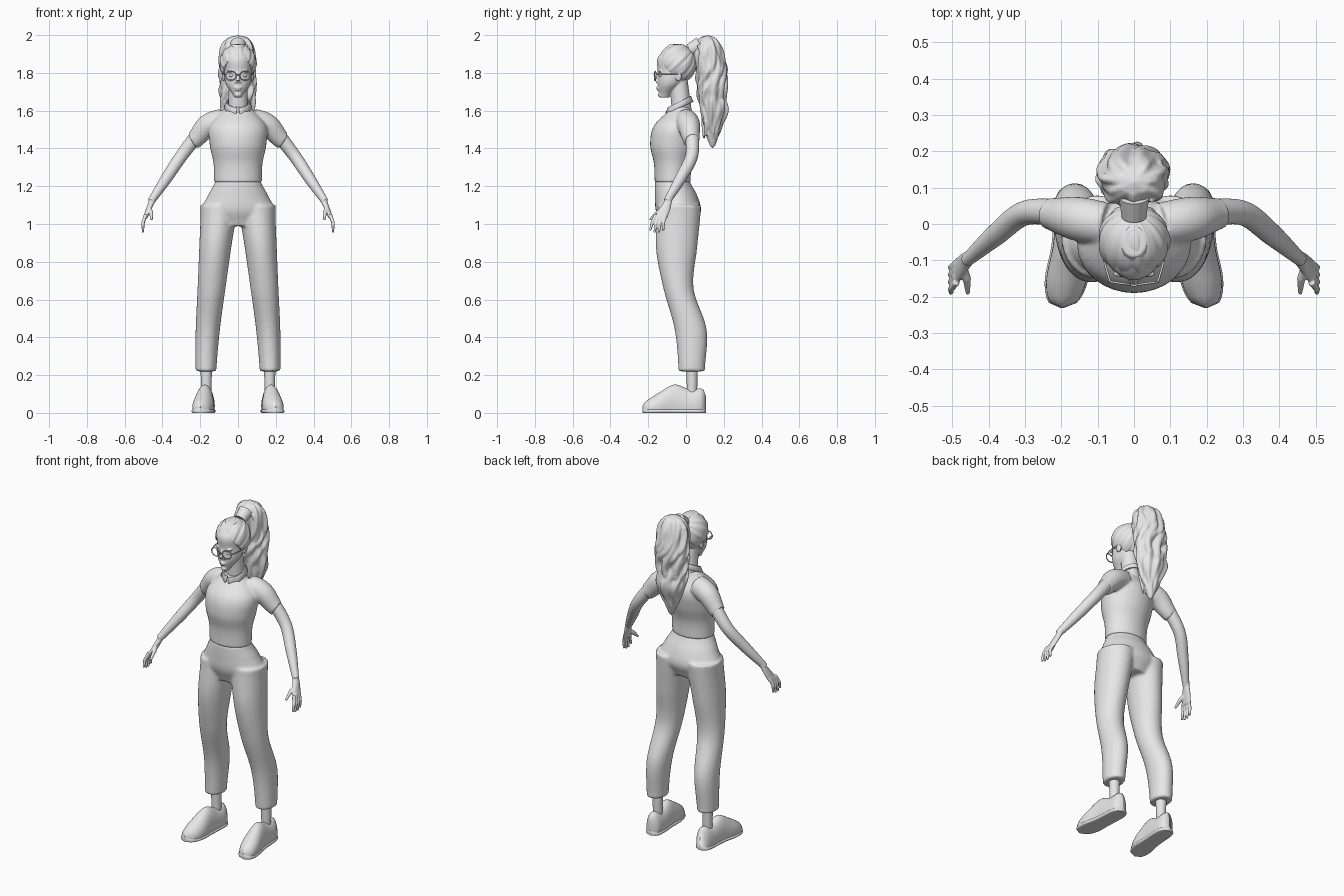
import bpy, bmesh
from math import sin, cos, pi, exp, atan2, radians
from mathutils import Vector, Matrix

cube = bpy.data.objects.get("Cube")
if cube:
    bpy.data.objects.remove(cube)

colour = (0.8, 0.8, 0.8, 1)
grey = bpy.data.materials.new("light_grey")
grey.use_nodes = True
grey.diffuse_color = colour
grey.node_tree.nodes["Principled BSDF"].inputs["Base Color"].default_value = colour


# ---------- helpers ----------
def blend(u, *values):
    """Smooth curve through evenly spaced values."""
    last = len(values) - 1
    i = min(int(u * last), last - 1)
    t = u * last - i
    before, start, end, after = (values[max(0, min(last, i + d))] for d in (-1, 0, 1, 2))
    slope_in, slope_out = (end - before) / 2, (after - start) / 2
    bend = 3 * (end - start) - 2 * slope_in - slope_out
    return start + t * (slope_in + t * (bend + t * (end - start - slope_in - bend)))


def dome(u):
    """Scale that rounds off both ends."""
    return (1 - abs(2 * u - 1) ** 9) ** 0.5


def slab(x, front, back, z, wide, scale=1):
    """Section given by its front and back edges and half width."""
    return x, (front + back) / 2, z, wide * scale, (back - front) / 2 * scale


# A section is x, y, z, half width, half depth; these turn it into points.
def flat(section, heading, angle):
    x, y, z, wide, deep = section
    return Vector((x + wide * cos(angle), y + deep * sin(angle), z))


def tube(section, heading, angle):
    x, y, z, wide, deep = section
    turn = heading.to_track_quat('Z', 'Y')
    return Vector((x, y, z)) + turn @ Vector((wide * cos(angle), deep * sin(angle), 0))


def shoe(section, heading, angle):
    x, y, z, wide, tall = section
    return Vector((x + wide * cos(angle), y, z + max(0, tall * (0.3 + 0.7 * sin(angle)))))


def locks(section, heading, angle):
    x, y, z, wide, deep = section
    groove = 1 + 0.08 * cos(7 * angle + 9 * sin(9 * z)) + 0.05 * cos(12 * angle - 22 * z)
    return flat((x, y, z, wide * groove, deep * groove), heading, angle)


def loft(bm, rule, ring=flat, segments=32, steps=24):
    """Skin over the sections that a rule gives from 0 to 1, capped at both ends."""
    path = [rule(i / steps) for i in range(steps + 1)]
    rows = []
    for i, section in enumerate(path):
        heading = Vector(path[min(i + 1, steps)][:3]) - Vector(path[max(i - 1, 0)][:3])
        rows.append([bm.verts.new(ring(section, heading, 2 * pi * j / segments)) for j in range(segments)])
    for row, following in zip(rows, rows[1:]):
        for j in range(segments):
            n = (j + 1) % segments
            bm.faces.new((row[j], row[n], following[n], following[j]))
    bm.faces.new(rows[0])
    bm.faces.new(rows[-1])


def rod(bm, start, end, thick, thin, segments=12):
    """Straight tapering round bar."""
    def rule(u):
        radius = thick + (thin - thick) * u
        return (*Vector(start).lerp(Vector(end), u), radius, radius)
    loft(bm, rule, tube, segments, 6)


def ball(bm, centre, size):
    place = Matrix.Translation(centre) @ Matrix.Diagonal((*size, 1))
    bmesh.ops.create_uvsphere(bm, u_segments=20, v_segments=12, radius=1, matrix=place)


def finish(name, bm, mirror=False, voxel=0, smooth=3):
    """Make the object; a voxel size fuses its pieces into one soft skin."""
    bmesh.ops.recalc_face_normals(bm, faces=bm.faces)
    mesh = bpy.data.meshes.new(name)
    bm.to_mesh(mesh)
    bm.free()
    mesh.materials.append(grey)
    mesh.shade_smooth()
    mesh.set_sharp_from_angle(angle=radians(50))
    part = bpy.data.objects.new(name, mesh)
    bpy.context.collection.objects.link(part)
    if mirror:
        part.modifiers.new("Mirror", 'MIRROR').use_mirror_merge = False
    if voxel:
        fuse = part.modifiers.new("Fuse", 'REMESH')
        fuse.mode, fuse.voxel_size, fuse.use_smooth_shade = 'VOXEL', voxel, True
        soften = part.modifiers.new("Soften", 'SMOOTH')
        soften.factor, soften.iterations = 0.5, smooth
    return part


# ---------- trousers: hips and two legs ----------
bm = bmesh.new()
loft(bm, lambda u: slab(0, blend(u, -.165, -.165, -.16, -.13), blend(u, .02, .06, .08, .05),
                        1.23 - .24 * u, blend(u, .12, .16, .19, .12)))
for side in (1, -1):
    loft(bm, lambda u: slab(side * blend(u, .1, .12, .14, .16, .17), blend(u, -.15, -.16, -.12, -.06, -.04),
                            blend(u, .08, .06, .04, .11, .1), 1.1 - .88 * u, .1 - .045 * u ** .8))
finish("trousers", bm, voxel=.009, smooth=5)

# ---------- shirt: body and short sleeves ----------
bm = bmesh.new()
loft(bm, lambda u: slab(0, blend(u, -.166, -.17, -.19, -.17, -.08), blend(u, .025, .03, .06, .07, .02),
                        1.22 + .4 * u, blend(u, .126, .13, .15, .15, .07)))
for side in (1, -1):
    loft(bm, lambda u: (side * (.08 + .16 * u), .03 * u, blend(u, 1.55, 1.52, 1.44),
                        blend(u, .06, .06, .042), blend(u, .06, .06, .046)), tube)
finish("shirt", bm, voxel=.007, smooth=4)

# ---------- collar: folded band with two points, open at the front ----------
bm = bmesh.new()
rows = []
for i in range(49):
    angle = .1 + (2 * pi - .2) * i / 48
    from_front = min(angle, 2 * pi - angle)
    point = .03 + .028 * exp(-((from_front - .6) / .28) ** 2)
    top = 1.647 - .03 * cos(angle)
    profile = ((.052, top - .03), (.056, top), (.062, top), (.075, top - point))
    rows.append([bm.verts.new((radius * sin(angle), -.035 - radius * cos(angle), z)) for radius, z in profile])
for row, following in zip(rows, rows[1:]):
    for j in range(len(profile) - 1):
        bm.faces.new((row[j], row[j + 1], following[j + 1], following[j]))
finish("collar", bm).modifiers.new("Thickness", 'SOLIDIFY').thickness = .006

# ---------- arms with palms, fingers and thumbs ----------
bm = bmesh.new()
loft(bm, lambda u: (blend(u, .2, .3, .38, .46), blend(u, .03, .03, -.03, -.1), blend(u, 1.49, 1.36, 1.24, 1.12),
                    blend(u, .038, .034, .03, .018), blend(u, .038, .034, .03, .02)), tube)
loft(bm, lambda u: (.452 + .04 * u, -.09 - .045 * u, 1.13 - .1 * u, .018 - .006 * u, blend(u, .019, .03, .035)))
for finger in range(4):
    knuckle = Vector((.488, -.16 + .017 * finger, 1.05))
    tip = Vector((.503, -.19 + .023 * finger, .95 + .01 * abs(finger - 1.5)))
    middle = knuckle.lerp(tip, .5) + Vector((.008, -.004, 0))
    rod(bm, knuckle, middle, .01, .009)
    rod(bm, middle, tip, .009, .006)
rod(bm, (.473, -.115, 1.085), (.46, -.15, 1.06), .013, .012)
rod(bm, (.46, -.148, 1.062), (.457, -.192, 1.022), .012, .006)
finish("arms", bm, mirror=True, voxel=.0035)

# ---------- ankles and shoes ----------
bm = bmesh.new()
rod(bm, (.168, .032, .3), (.168, .032, .08), .032, .026, 32)
finish("ankles", bm, mirror=True)


def upper(u):
    return (.168 + .03 * u * u, .107 - .338 * u, 0,
            blend(u, .045, .047, .048, .056, .045) * dome(u),
            blend(u, .14, .125, .15, .105, .06) * (.6 + .4 * dome(u)))


def sole(u):
    x, y, z, wide, tall = upper(u)
    return x, y, z, wide + .004, .03


for name, rule in (("shoes", upper), ("shoe_soles", sole)):
    bm = bmesh.new()
    loft(bm, rule, shoe)
    finish(name, bm, mirror=True)

# ---------- head and neck with nose, lips, chin, brows and ears ----------
bm = bmesh.new()
loft(bm, lambda u: slab(0, blend(u, -.14, -.15, -.15, -.15, -.09), blend(u, -.09, -.02, .03, .05, -.01),
                        1.67 + .28 * u, blend(u, .02, .064, .075, .078, .035)))
rod(bm, (0, -.02, 1.57), (0, -.04, 1.77), .054, .047, 32)
rod(bm, (0, -.146, 1.8), (0, -.163, 1.757), .007, .011)
ball(bm, (0, -.149, 1.722), (.021, .009, .005))
ball(bm, (0, -.147, 1.712), (.017, .009, .006))
ball(bm, (0, -.135, 1.684), (.018, .014, .013))
for side in (1, -1):
    ball(bm, (side * .01, -.15, 1.752), (.008, .01, .006))
    ball(bm, (side * .034, -.138, 1.808), (.026, .008, .006))
    ball(bm, (side * .076, -.04, 1.785), (.01, .018, .03))
finish("head_and_neck", bm, voxel=.004)

bm = bmesh.new()
ball(bm, (.033, -.135, 1.787), (.015, .011, .009))
finish("eyes", bm, mirror=True)

# ---------- round glasses ----------
bm = bmesh.new()
wire = .003
loft(bm, lambda u: (.038 + .028 * cos(2 * pi * u), -.163 + .004 * cos(2 * pi * u), 1.785 + .024 * sin(2 * pi * u),
                    wire, wire), tube, 8, 32)
rod(bm, (.066, -.159, 1.792), (.08, -.11, 1.795), wire, wire)
rod(bm, (.08, -.11, 1.795), (.084, -.04, 1.795), wire, wire)
rod(bm, (.011, -.166, 1.788), (0, -.17, 1.79), wire, wire)
finish("glasses", bm, mirror=True)

# ---------- swept-back hair with grooves running to the tie ----------
bm = bmesh.new()
bmesh.ops.create_uvsphere(bm, u_segments=96, v_segments=40, radius=1)
for v in bm.verts:
    around = atan2(v.co.y, v.co.x)
    v.co *= 1 + v.co.xy.length * (.022 * cos(13 * around + 2 * v.co.z) + .012 * cos(22 * around))
bm.transform(Matrix.Translation((0, -.045, 1.85)) @ Matrix.Diagonal((.097, .1, .103, 1))
             @ Matrix.Rotation(radians(-50), 4, 'X'))
cut = bmesh.ops.bisect_plane(bm, geom=bm.verts[:] + bm.edges[:] + bm.faces[:], plane_co=(0, -.145, 1.878),
                             plane_no=(0, -.175, -.14), clear_outer=True)
hairline = [edge for edge in cut["geom_cut"] if isinstance(edge, bmesh.types.BMEdge)]
bmesh.ops.holes_fill(bm, edges=hairline, sides=0)
finish("swept_hair", bm)

# ---------- hair tie and ponytail ----------
bm = bmesh.new()
rod(bm, (0, .02, 1.92), (0, .075, 1.95), .034, .042, 32)
finish("hair_tie", bm)

bm = bmesh.new()
loft(bm, lambda u: slab(-.004 * sin(pi * u), blend(u, .05, .045, .055, .06, .08, .1, .12),
                        blend(u, .18, .2, .215, .2, .22, .185, .16), 2 - .6 * u,
                        blend(u, .085, .092, .094, .09, .085, .05, .02), dome(u)), locks, 80, 60)
# loose wavy strands over the ponytail
for start in (.3, 1.1, 1.9, 2.8, 4, 5.3):
    def strand(u):
        angle = start + .35 * sin(9 * u)
        thick = .004 + .018 * sin(pi * u)
        return ((.084 - .062 * u ** 3) * cos(angle), .115 + .03 * sin(pi * u) + (.066 - .04 * u * u) * sin(angle),
                1.95 - (.47 + .03 * sin(5 * start)) * u, thick, thick)
    loft(bm, strand, tube, 12, 36)
finish("ponytail", bm, voxel=.005, smooth=2)
